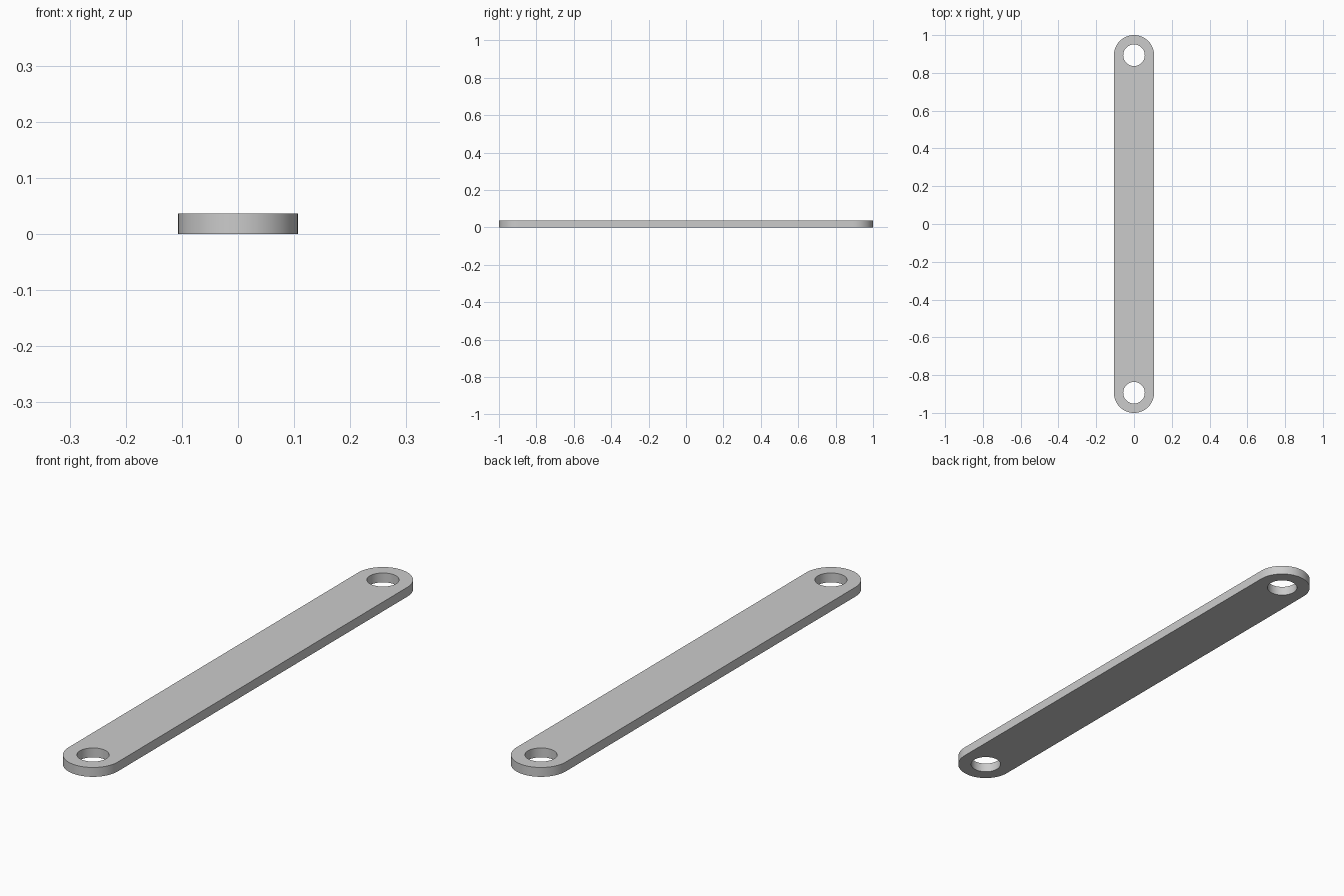
import bpy, bmesh
from math import pi, sin, cos

if "Cube" in bpy.data.objects:
    bpy.data.objects.remove(bpy.data.objects["Cube"])

R = 0.1065          # rounded end radius (half the width)
HOLE = 0.057        # hole radius
CY = 1.0 - R        # hole and end centre distance along y
T = 0.0365          # thickness
N = 32              # segments per half circle


def arc(cy, r, start, sweep, count):
    return [(r * cos(start + sweep * i / N), cy + r * sin(start + sweep * i / N))
            for i in range(count)]


def add_loop(bm, pts):
    vs = [bm.verts.new((x, y, 0)) for x, y in pts]
    return [bm.edges.new((vs[i - 1], vs[i])) for i in range(len(vs))]


bm = bmesh.new()
# Rounded bar outline
edges = add_loop(bm, arc(CY, R, 0, pi, N + 1) + arc(-CY, R, pi, pi, N + 1))
# Hole at each end
for side in (1, -1):
    edges += add_loop(bm, arc(side * CY, HOLE, 0, pi, 2 * N))

# Fill the profile around the holes and give it thickness
bmesh.ops.triangle_fill(bm, edges=edges, use_beauty=True, use_dissolve=False)
ext = bmesh.ops.extrude_face_region(bm, geom=bm.faces[:], use_keep_orig=True)
top = [g for g in ext["geom"] if isinstance(g, bmesh.types.BMVert)]
bmesh.ops.translate(bm, verts=top, vec=(0, 0, T))
bmesh.ops.recalc_face_normals(bm, faces=bm.faces[:])

mesh = bpy.data.meshes.new("link_bar")
bm.to_mesh(mesh)
bm.free()
bar = bpy.data.objects.new("link_bar", mesh)
bpy.context.collection.objects.link(bar)

# Smooth curved walls, crisp rims
bpy.context.view_layer.objects.active = bar
bar.select_set(True)
bpy.ops.object.shade_smooth_by_angle()
